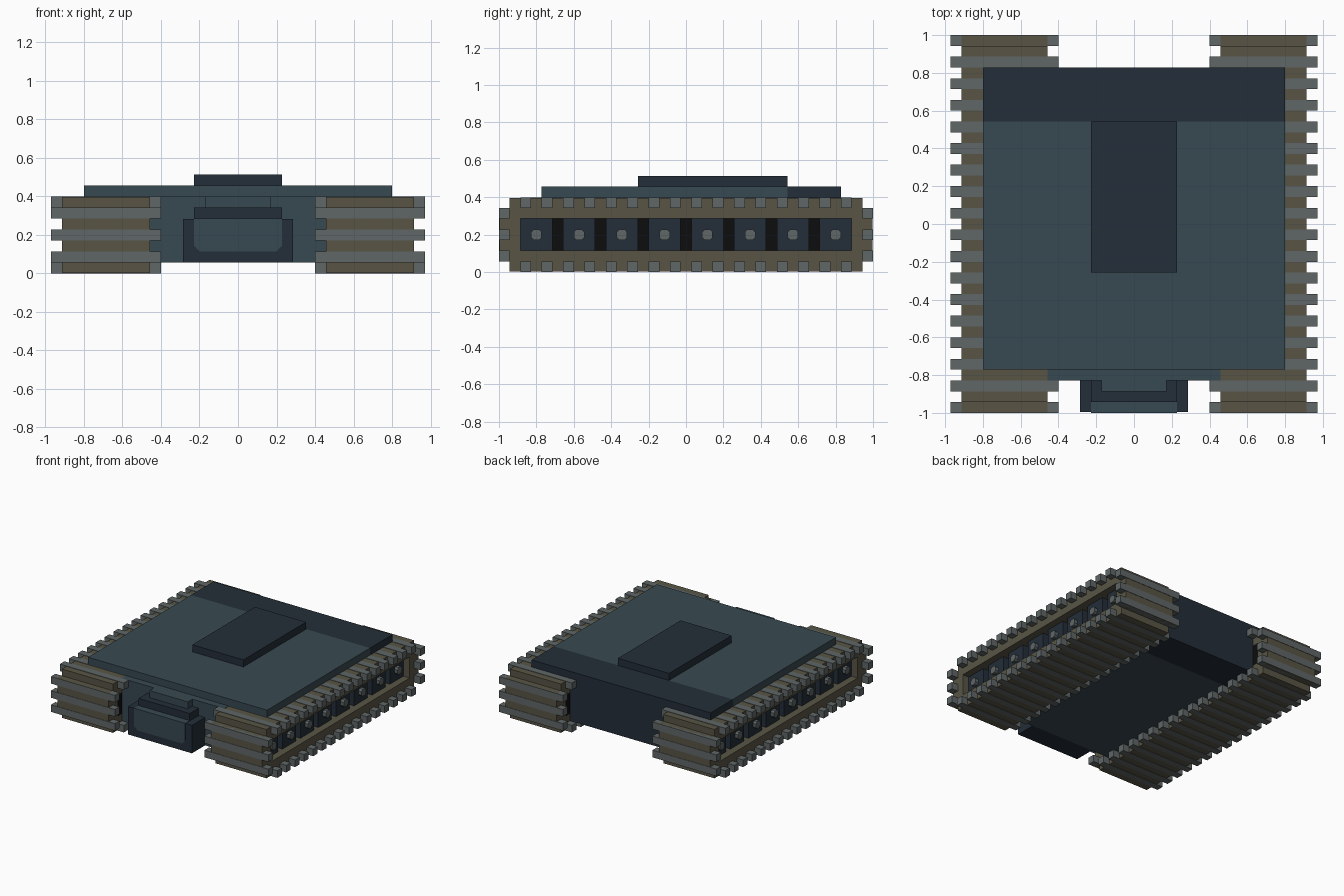
import bpy
import bmesh

cube = bpy.data.objects.get("Cube")
if cube:
    bpy.data.objects.remove(cube, do_unlink=True)

U = 2 / 35  # one block of the grid that every part is laid out on


def material(name, rgb):
    m = bpy.data.materials.new(name)
    m.use_nodes = True
    col = (*rgb, 1)
    m.diffuse_color = col
    bsdf = next(n for n in m.node_tree.nodes if n.type == 'BSDF_PRINCIPLED')
    bsdf.inputs["Base Color"].default_value = col
    bsdf.inputs["Roughness"].default_value = 0.8
    return m


TEAL = material("slate teal", (0.039, 0.066, 0.083))
NAVY = material("dark navy", (0.017, 0.027, 0.040))
BROWN = material("olive brown", (0.098, 0.090, 0.060))
GRAY = material("steel gray", (0.115, 0.132, 0.132))
BLACK = material("black", (0.004, 0.004, 0.004))


def finish(bm, name, mat):
    bmesh.ops.recalc_face_normals(bm, faces=bm.faces)
    mesh = bpy.data.meshes.new(name)
    bm.to_mesh(mesh)
    bm.free()
    mesh.materials.append(mat)
    obj = bpy.data.objects.new(name, mesh)
    bpy.context.collection.objects.link(obj)
    return obj


def add_box(bm, x, y, z):
    """Add a box spanning the given (low, high) ranges in blocks."""
    verts = bmesh.ops.create_cube(bm, size=1)["verts"]
    for v in verts:
        v.co = [(r[0] + r[1]) / 2 * U + c * (r[1] - r[0]) * U
                for c, r in zip(v.co, (x, y, z))]


def boxes(name, mat, *spans):
    bm = bmesh.new()
    for span in spans:
        add_box(bm, *span)
    return finish(bm, name, mat)


def add_prism(bm, loops, axis, start, end):
    """Extrude a flat outline (with optional holes) along x or y."""
    edges = []
    for pts in loops:
        vs = [bm.verts.new((start * U, a * U, b * U) if axis == 'x'
                           else (a * U, start * U, b * U)) for a, b in pts]
        edges += [bm.edges.new((vs[i - 1], vs[i])) for i in range(len(vs))]
    fill = bmesh.ops.triangle_fill(bm, edges=edges, use_beauty=True)["geom"]
    faces = [f for f in fill if isinstance(f, bmesh.types.BMFace)]
    out = bmesh.ops.extrude_face_region(bm, geom=faces, use_keep_orig=True)["geom"]
    shift = (end - start) * U
    bmesh.ops.translate(bm, verts=[v for v in out if isinstance(v, bmesh.types.BMVert)],
                        vec=(shift, 0, 0) if axis == 'x' else (0, shift, 0))


# Hull, deck and roof hatch
boxes("hull_front", TEAL, ((-8, 8), (-14.5, 9.5), (1, 7)))
boxes("hull_rear", NAVY, ((-8, 8), (9.5, 14.5), (1, 7)))
boxes("deck_front", TEAL, ((-14, 14), (-13.5, 9.5), (7, 8)))
boxes("deck_rear", NAVY, ((-14, 14), (9.5, 14.5), (7, 8)))
boxes("roof_hatch", NAVY, ((-4, 4), (-4.5, 9.5), (8, 9)))

# Driver's cabin on the nose
boxes("cabin_body", NAVY, ((-5, 5), (-17.44, -14.5), (1, 4.95)))
boxes("cabin_brow", NAVY, ((-4, 4), (-16.5, -14.5), (4.95, 6)))
boxes("cabin_cap", TEAL, ((-3, 3), (-15.5, -14.5), (6, 7)))
bm = bmesh.new()
add_prism(bm, [[(-4, 5), (-4, 2.5), (-3.5, 2), (3.5, 2), (4, 2.5), (4, 5)]],
          'y', -17.5, -16.5)
finish(bm, "cabin_window", TEAL)

# Tracks
E = 0.05  # the belt sits just under the tread surface
belt_outer = [(-16.5, E), (16.5, E), (16.5, 1), (17.5 - E, 1), (17.5 - E, 6), (16.5, 6),
              (16.5, 7 - E), (-16.5, 7 - E), (-16.5, 6), (-17.5 + E, 6),
              (-17.5 + E, 1), (-16.5, 1)]
belt_hole = [(-15.5, 2), (15.5, 2), (15.5, 5), (-15.5, 5)]
wheel_rows = [-14 + 4 * i for i in range(8)]

for side, s in (("left", 1), ("right", -1)):
    def span(a, b):
        return tuple(sorted((s * a, s * b)))

    bm = bmesh.new()
    add_prism(bm, [belt_outer, belt_hole], 'x', s * 8, s * 16)
    finish(bm, f"{side}_track_belt", BROWN)

    # Tread bars along the top and bottom runs and around both ends
    bars = [(span(7, 17), (y - 0.5, y + 0.5), z)
            for y in range(-15, 16, 2) for z in ((0, 1), (6, 7))]
    bars += [(span(7, 17), y, (z, z + 1))
             for y in ((-17.5, -16.5), (16.5, 17.5)) for z in (1, 3, 5)]
    boxes(f"{side}_treads", GRAY, *bars)

    # Recessed wheels with chamfered hubs
    boxes(f"{side}_wheel_well", BLACK, (span(8, 14), (-15.5, 15.5), (2, 5)))
    boxes(f"{side}_wheels", NAVY,
          *[(span(14, 15), (y - 1.5, y + 1.5), (2, 5)) for y in wheel_rows])
    bm = bmesh.new()
    octagon = [(-0.5, -0.25), (-0.25, -0.5), (0.25, -0.5), (0.5, -0.25),
               (0.5, 0.25), (0.25, 0.5), (-0.25, 0.5), (-0.5, 0.25)]
    for y in wheel_rows:
        add_prism(bm, [[(y + a, 3.5 + b) for a, b in octagon]], 'x', s * 15, s * 15.5)
    finish(bm, f"{side}_wheel_hubs", GRAY)
